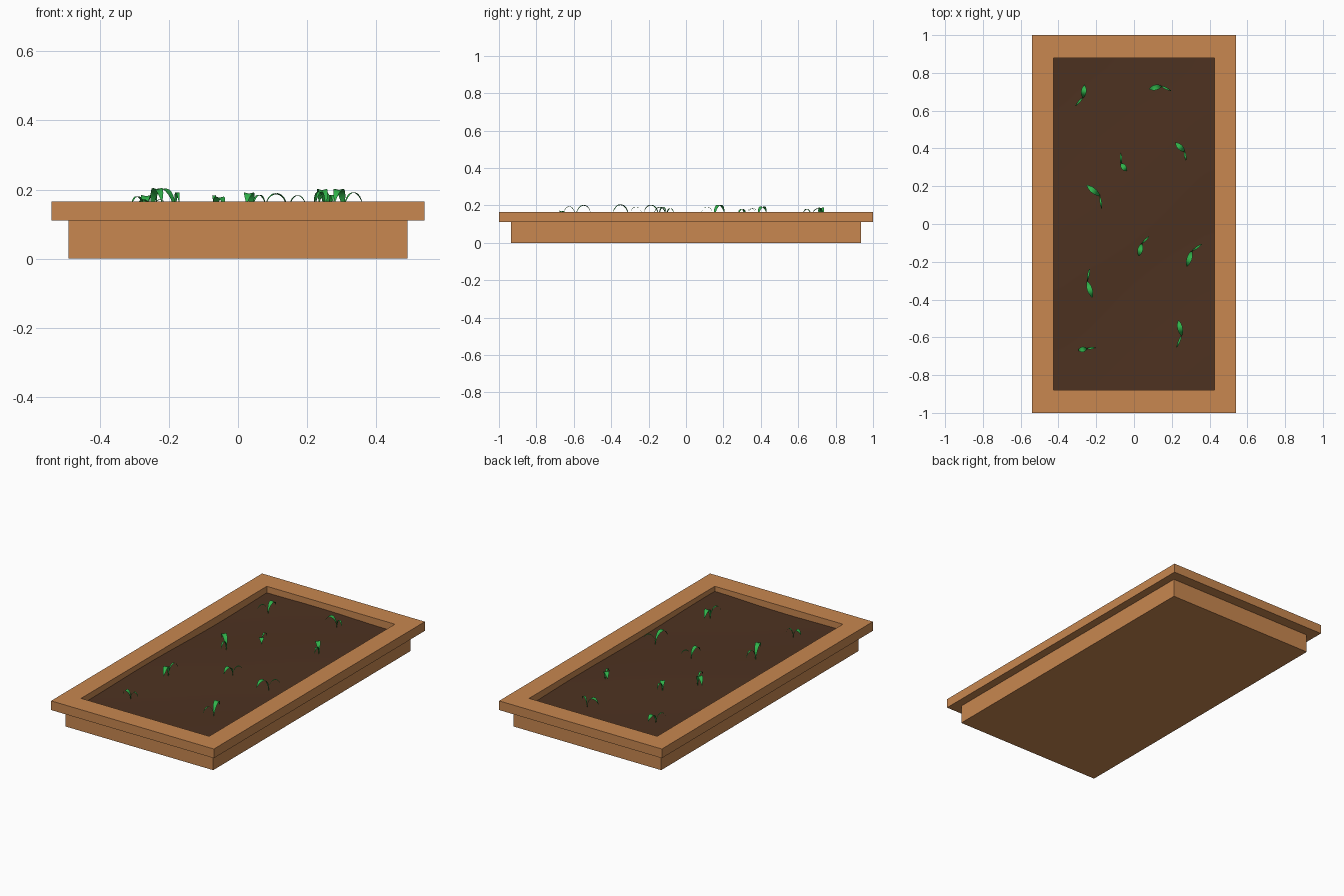
import bpy, bmesh, math
from mathutils import Vector

if "Cube" in bpy.data.objects:
    bpy.data.objects.remove(bpy.data.objects["Cube"])


def material(name, rgb):
    m = bpy.data.materials.new(name)
    m.diffuse_color = (*rgb, 1)
    m.use_nodes = True
    m.node_tree.nodes["Principled BSDF"].inputs["Base Color"].default_value = m.diffuse_color
    return m


wood = material("terracotta wood", (0.578, 0.242, 0.08))
earth = material("dark soil", (0.075, 0.032, 0.015))
leaf_green = material("leaf green", (0.03, 0.45, 0.07))


def finish(bm, name, mat, smooth=False):
    bmesh.ops.recalc_face_normals(bm, faces=bm.faces)
    me = bpy.data.meshes.new(name)
    bm.to_mesh(me)
    bm.free()
    me.materials.append(mat)
    for p in me.polygons:
        p.use_smooth = smooth
    ob = bpy.data.objects.new(name, me)
    bpy.context.collection.objects.link(ob)
    return ob


def frame(name, outer, inner, z0, z1):
    """Rectangular ring: outer and inner half sizes, swept round four corners."""
    bm = bmesh.new()
    rings = []
    for sx, sy in ((-1, -1), (1, -1), (1, 1), (-1, 1)):
        rings.append([bm.verts.new((sx * h[0], sy * h[1], z))
                      for h, z in ((outer, z0), (outer, z1), (inner, z1), (inner, z0))])
    for i in range(4):
        a, b = rings[i], rings[(i + 1) % 4]
        for j in range(4):
            k = (j + 1) % 4
            bm.faces.new((a[j], b[j], b[k], a[k]))
    finish(bm, name, wood)


# Tray body and overhanging rim
bm = bmesh.new()
bmesh.ops.create_cube(bm, size=1)
for v in bm.verts:
    v.co = (v.co.x * 0.98, v.co.y * 1.87, (v.co.z + 0.5) * 0.11)
finish(bm, "tray_body", wood)
frame("tray_rim", (0.54, 1.0), (0.425, 0.88), 0.11, 0.165)


# Gently uneven soil
def soil_z(x, y):
    return 0.127 + 0.004 * math.sin(7 * x + 2 * y) + 0.004 * math.sin(5 * y - 4 * x + 1)


bm = bmesh.new()
bmesh.ops.create_grid(bm, x_segments=16, y_segments=32, size=1)
for v in bm.verts:
    x, y = v.co.x * 0.425, v.co.y * 0.88
    v.co = (x, y, soil_z(x, y))
finish(bm, "soil", earth, True)


# Arching leaf: a strip that rises from the base, widens and droops at the tip
def add_leaf(bm, base, tip, width, n=12):
    b, d = Vector(base), Vector(tip) - Vector(base)
    length = d.length
    side = Vector((-d.y, d.x)).normalized()
    z0 = soil_z(*base)
    rows = []
    for i in range(n + 1):
        t = i / n
        a = math.pi * 0.84 * t
        p = b + d * (1 - math.cos(a)) / (1 - math.cos(math.pi * 0.84))
        z = z0 + (0.018 + 0.68 * length) * math.sin(a)
        w = width * (0.08 + 0.92 * math.sin(math.pi * t ** 1.2)) / 2
        rows.append([bm.verts.new((p.x + s * w * side.x, p.y + s * w * side.y,
                                   z - (0 if s else 0.25 * w))) for s in (-1, 0, 1)])
    for r, q in zip(rows, rows[1:]):
        for j in range(2):
            bm.faces.new((r[j], r[j + 1], q[j + 1], q[j]))


# Sprouts: tip of broad leaf, base, tip of narrow leaf
sprouts = [
    ((-0.262, 0.735), (-0.27, 0.67), (-0.31, 0.625)),
    ((0.08, 0.715), (0.145, 0.73), (0.197, 0.705)),
    ((0.22, 0.43), (0.267, 0.385), (0.275, 0.335)),
    ((-0.04, 0.28), (-0.068, 0.32), (-0.07, 0.375)),
    ((-0.25, 0.205), (-0.182, 0.15), (-0.17, 0.08)),
    ((0.025, -0.17), (0.04, -0.105), (0.08, -0.065)),
    ((0.28, -0.225), (0.305, -0.145), (0.36, -0.105)),
    ((-0.22, -0.39), (-0.248, -0.305), (-0.235, -0.235)),
    ((0.235, -0.51), (0.252, -0.59), (0.225, -0.655)),
    ((-0.295, -0.668), (-0.25, -0.66), (-0.205, -0.655)),
]
for i, (big, base, small) in enumerate(sprouts):
    bm = bmesh.new()
    add_leaf(bm, base, big, 0.028)
    add_leaf(bm, base, small, 0.011)
    finish(bm, f"sprout_{i + 1}", leaf_green, True)
